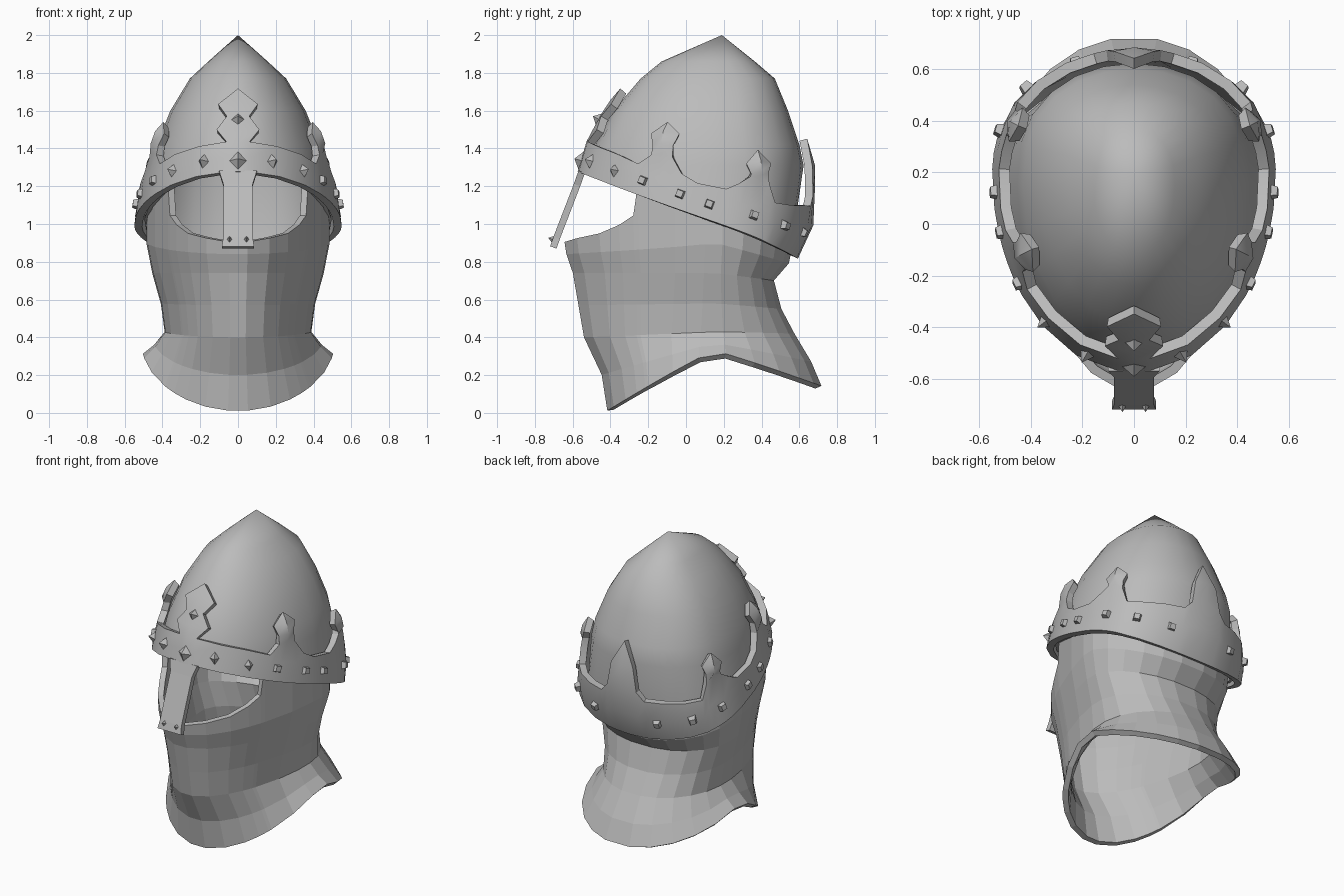
import bpy, bmesh
from math import sin, cos, radians
from mathutils import Matrix, Vector

old = bpy.data.objects.get("Cube")
if old:
    bpy.data.objects.remove(old, do_unlink=True)

steel = bpy.data.materials.new("grey_steel")
steel.use_nodes = True
steel.diffuse_color = (0.5, 0.5, 0.5, 1)
steel.node_tree.nodes["Principled BSDF"].inputs["Base Color"].default_value = (0.5, 0.5, 0.5, 1)

YC = 0.15  # y of the widest section


def egg(t, front, back, width, front_pow=1.0, back_pow=0.78):
    """Plan position at t degrees, 0 = front, 90 = left; powers above 1 make a prow."""
    c = cos(radians(t))
    y = YC + ((front - YC) * c ** front_pow if c > 0 else (back - YC) * (-c) ** back_pow)
    return width * sin(radians(t)), y


# Skull sections: height, front y, back y, half width
SKULL = [(0.8, -0.6, 0.53, 0.51), (1.0, -0.58, 0.625, 0.5), (1.25, -0.53, 0.635, 0.465),
         (1.42, -0.48, 0.6, 0.43), (1.6, -0.385, 0.54, 0.358), (1.77, -0.24, 0.47, 0.255),
         (1.86, -0.13, 0.365, 0.158)]


def skull(t, z, off=0.0):
    for a, b in zip(SKULL, SKULL[1:]):
        if z <= b[0]:
            break
    k = (z - a[0]) / (b[0] - a[0])
    f, r, w = (a[i] + (b[i] - a[i]) * k for i in (1, 2, 3))
    return Vector((*egg(t, f - off, r + off, w + off), z))


def brim(t):
    """Height of the sloping lower edge of the crown."""
    return 1.06 - 0.36 * skull(t, 1.05).y


def add_grid(bm, rows, wrap=False):
    """Skin rows of points, listed bottom up."""
    vs = [[bm.verts.new(p) for p in row] for row in rows]
    n = len(rows[0])
    for lo, hi in zip(vs, vs[1:]):
        for i in range(n if wrap else n - 1):
            j = (i + 1) % n
            bm.faces.new((lo[i], lo[j], hi[j], hi[i]))


def finish(name, bm, thick=0, side=1, smooth=None):
    bmesh.ops.remove_doubles(bm, verts=bm.verts, dist=0.001)
    me = bpy.data.meshes.new(name)
    bm.to_mesh(me)
    bm.free()
    me.materials.append(steel)
    ob = bpy.data.objects.new(name, me)
    bpy.context.collection.objects.link(ob)
    bpy.ops.object.select_all(action='DESELECT')
    ob.select_set(True)
    bpy.context.view_layer.objects.active = ob
    if thick:
        mod = ob.modifiers.new("thickness", 'SOLIDIFY')
        mod.thickness, mod.offset = thick, side
        bpy.ops.object.modifier_apply(modifier=mod.name)
    if smooth:
        bpy.ops.object.shade_smooth_by_angle(angle=radians(smooth))


# Pointed skull dome
bm = bmesh.new()
ts = [i * 15 for i in range(24)]
rows = [[skull(t, brim(t) + 0.02) for t in ts]]
rows += [[skull(t, z) for t in ts] for z in (1.31, 1.42, 1.6, 1.77, 1.86)]
rows.append([Vector((0, 0.19, 2))] * 24)
add_grid(bm, rows, True)
finish("skull_dome", bm, 0.02, -1, 50)

# Crown band: upper edge height by angle, mirrored
TOP = {0: 1.42, 7: 1.42, 25: 1.4, 42: 1.36, 55: 1.31, 61: 1.36, 66: 1.37, 71: 1.35,
       76: 1.26, 83: 1.21, 94: 1.18, 100: 1.21, 106: 1.25, 112: 1.26, 118: 1.21,
       122: 1.11, 135: 1.1, 150: 1.1, 163: 1.1, 168: 1.15, 180: 1.17}


def top(t):
    return TOP[abs((t + 180) % 360 - 180)]


bm = bmesh.new()
cols = list(TOP) + [-t for t in reversed(TOP) if 0 < t < 180]
GAP = 0.008
add_grid(bm, [[skull(t, brim(t) + (top(t) - brim(t)) * k, GAP) for t in cols]
              for k in (0, 0.5, 1)], True)

# Crown points: base half angle, then (half angle, side z, centre z), and ridge height
SIDE_FRONT = (5, [(4, 1.41, 1.42), (6, 1.46, 1.47), (0, 1.51, 1.51)], 0.025)
SIDE_BACK = (6, [(4.5, 1.27, 1.28), (6.5, 1.31, 1.32), (0, 1.37, 1.37)], 0.02)
POINTS = [(0, 7, [(15, 1.48, 1.47), (8, 1.55, 1.55), (16, 1.61, 1.63), (0, 1.69, 1.69)], 0),
          (180, 12, [(9, 1.3, 1.3), (0, 1.44, 1.44)], 0.01)]
for s in (1, -1):
    POINTS += [(66 * s, *SIDE_FRONT), (112 * s, *SIDE_BACK)]
for t0, h, steps, ridge in POINTS:
    rows = [[skull(t, top(t), GAP) for t in (t0 - h, t0, t0 + h)]]
    for w, zs, zc in steps:
        r = ridge if w else 0
        rows.append([skull(t0 - w, zs, GAP), skull(t0, zc, GAP + r), skull(t0 + w, zs, GAP)])
    add_grid(bm, rows)
finish("crown_band", bm, 0.042, 1, 28)

# Nose guard
bm = bmesh.new()
add_grid(bm, [[(x * w, y, z) for x in (-1, 0, 1)] for z, y, w in
              ((0.87, -0.685, 0.085), (0.92, -0.668, 0.078), (1.2, -0.56, 0.078), (1.27, -0.535, 0.1))])
finish("nose_guard", bm, 0.036, 1)

# Studs: pointed diamonds in front, blunt squares around the sides and back
bm = bmesh.new()


def stud(pos, right, normal, w, h, square=False):
    n, r = normal.normalized(), right.normalized()
    u = n.cross(r).normalized()
    frame = Matrix((r, u, n)).transposed().to_4x4()
    turn = Matrix.Rotation(radians(45 if square else 0), 4, 'Z')
    bmesh.ops.create_cone(bm, cap_ends=True, segments=4, radius1=1, radius2=0.65 if square else 0,
                          depth=0.045, matrix=Matrix.Translation(pos) @ frame
                          @ Matrix.Diagonal((w, h, 1, 1)) @ turn)


def crown_stud(t, z, w, h, square=False, slope=0.0):
    across = skull(t + 2, z + slope) - skull(t - 2, z - slope)
    up = skull(t, z + 0.02) - skull(t, z - 0.02)
    stud(skull(t, z, 0.05 if square else 0.066), across, across.cross(up), w, h, square)


crown_stud(0, 1.34, 0.05, 0.06)
crown_stud(0, 1.56, 0.042, 0.045)
for s in (1, -1):
    for t in (22, 43):
        crown_stud(t * s, brim(t) + 0.09, 0.03, 0.042)
    for t in (59, 76, 88, 108, 131, 156):
        slope = (brim(t + 2) - brim(t - 2)) / 2 * s
        crown_stud(t * s, brim(t) + (0.11 if t > 100 else 0.09), 0.037, 0.037, True, slope)
    stud(Vector((0.045 * s, -0.708, 0.92)), Vector((1, 0, 0)), Vector((0, -0.94, 0.33)), 0.025, 0.032)
finish("studs", bm)

# Neck guard: (front z, side z, back z), front y, back y, half width, prow power, bottom up
NECK = [((0.01, 0.33, 0.14), -0.42, 0.725, 0.505, 1.1), ((0.2, 0.37, 0.27), -0.45, 0.67, 0.445, 1.15),
        ((0.4, 0.43, 0.42), -0.545, 0.58, 0.39, 1.3), ((0.57, 0.58, 0.55), -0.575, 0.51, 0.41, 1.4),
        ((0.74, 0.74, 0.7), -0.605, 0.47, 0.455, 1.5), ((0.84, 0.9, 0.79), -0.64, 0.55, 0.485, 1.55)]
# Eye opening: lower edge height by angle; beyond it the guard tucks into the crown
EYES = {6: 0.905, 20: 0.925, 33: 0.95, 42: 0.995, 48: 1.045}
ts = list(EYES) + [50, 65, 80, 95, 110, 125, 140, 155, 170]
ts += [360 - t for t in reversed(ts)]
rows = []
for (zf, zs, zb), f, b, w, prow in NECK:
    row = []
    for t in ts:
        c = cos(radians(t))
        z = zs + ((zf - zs) * c ** 1.2 if c > 0 else (zs - zb) * c)
        row.append((*egg(t, f, b, w, prow, 0.92), z))
    rows.append(row)
rows.append([(*egg(t, -0.65, 0.57, 0.485, 1.55, 0.92), EYES.get(min(t, 360 - t), brim(t) + 0.05))
             for t in ts])
bm = bmesh.new()
add_grid(bm, rows, True)
finish("neck_guard", bm, 0.035, -1)
